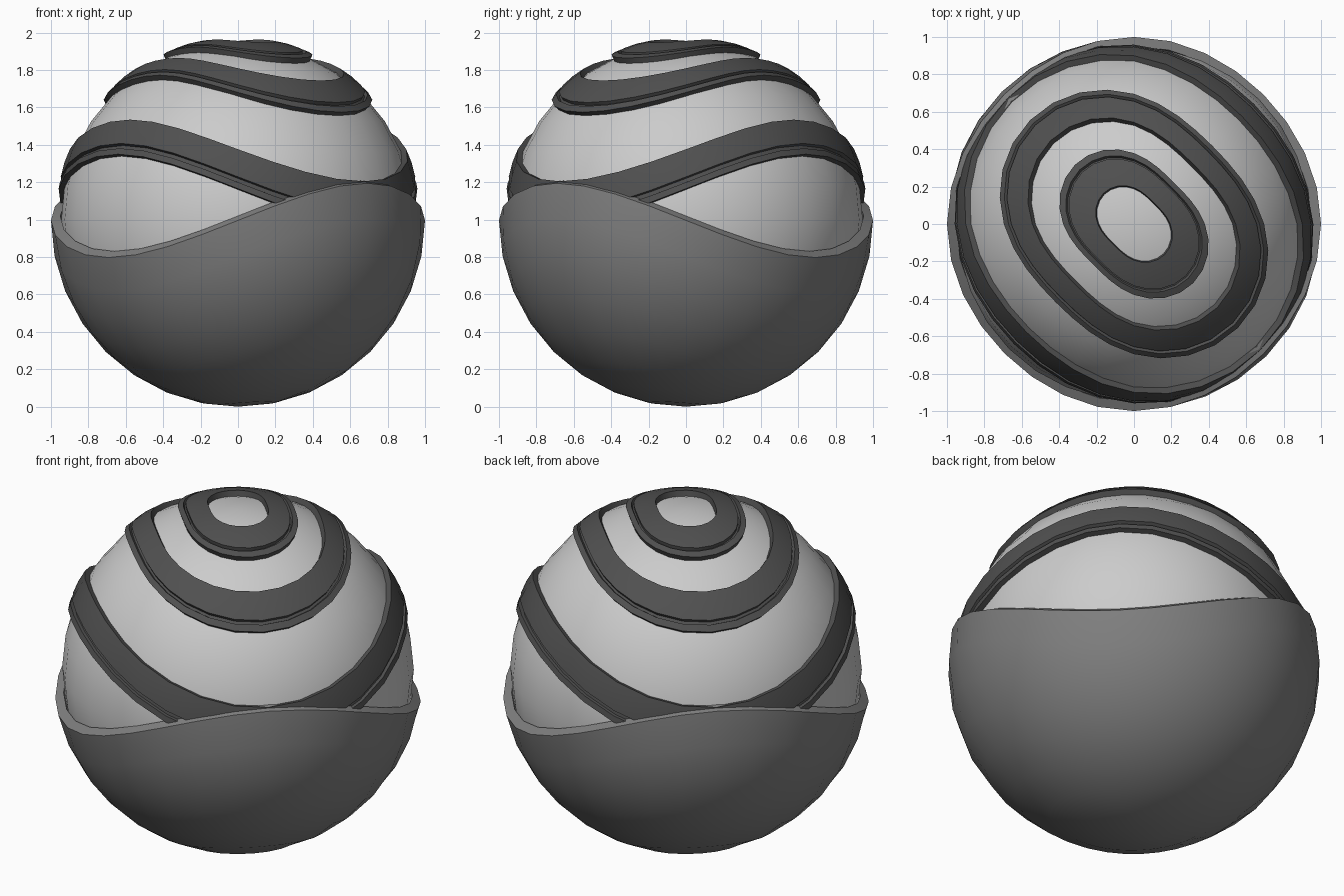
import bpy, bmesh
from math import sin, cos, pi

if "Cube" in bpy.data.objects:
    bpy.data.objects.remove(bpy.data.objects["Cube"])

SEG = 32


def material(name, v):
    m = bpy.data.materials.new(name)
    m.diffuse_color = (v, v, v, 1)
    m.use_nodes = True
    m.node_tree.nodes["Principled BSDF"].inputs["Base Color"].default_value = m.diffuse_color
    return m


light = material("light_grey", 0.6)
mid = material("mid_grey", 0.22)
dark = material("dark_grey", 0.08)


def finish(ob, mat):
    ob.data.materials.append(mat)
    bpy.ops.object.select_all(action='DESELECT')
    ob.select_set(True)
    bpy.context.view_layer.objects.active = ob
    bpy.ops.object.shade_smooth_by_angle(angle=0.52)


def wavy_ring(name, profile, wave, mat):
    """Spin a closed (radius, angle from top) profile round z with a two-lobed wave."""
    bm = bmesh.new()
    cols = []
    for i in range(SEG):
        a = 2 * pi * i / SEG
        col = []
        for r, c in profile:
            t = c + wave * sin(c) * sin(2 * a)
            col.append(bm.verts.new((r * sin(t) * cos(a), r * sin(t) * sin(a), 1 + r * cos(t))))
        cols.append(col)
    n = len(profile)
    for i in range(SEG):
        p, q = cols[i], cols[(i + 1) % SEG]
        for j in range(n):
            k = (j + 1) % n
            bm.faces.new((p[j], p[k], q[k], q[j]))
    bmesh.ops.remove_doubles(bm, verts=bm.verts, dist=1e-5)
    bmesh.ops.dissolve_degenerate(bm, edges=bm.edges, dist=1e-5)
    bmesh.ops.recalc_face_normals(bm, faces=bm.faces)
    me = bpy.data.meshes.new(name)
    bm.to_mesh(me)
    bm.free()
    ob = bpy.data.objects.new(name, me)
    bpy.context.collection.objects.link(ob)
    finish(ob, mat)


# inner ball
bpy.ops.mesh.primitive_uv_sphere_add(segments=SEG, ring_count=16, radius=0.945, location=(0, 0, 1))
ball = bpy.context.object
ball.name = "inner_ball"
finish(ball, light)

# lower shell with wavy rim
rings = [1.575] + [pi * i / 16 for i in range(9, 17)]
shell = [(1.0, c) for c in rings]
shell += [(0.95, c) for c in reversed(rings[1:])] + [(0.95, 1.55)]
wavy_ring("lower_shell", shell, 0.2, mid)

# raised bands, each with a groove above its lower lip
for name, top, bottom, groove in (("top_band", 0.2, 0.4, 0.018),
                                  ("middle_band", 0.592, 0.797, 0.022),
                                  ("lower_band", 1.175, 1.4, 0.03)):
    g1 = bottom - 0.036
    g0 = g1 - groove
    band = [(0.93, top), (0.975, top), (0.977, (top + g0) / 2), (0.975, g0),
            (0.955, g0 + 0.004), (0.955, g1 - 0.004),
            (0.973, g1), (0.973, bottom), (0.93, bottom)]
    wavy_ring(name, band, -0.2, dark)
